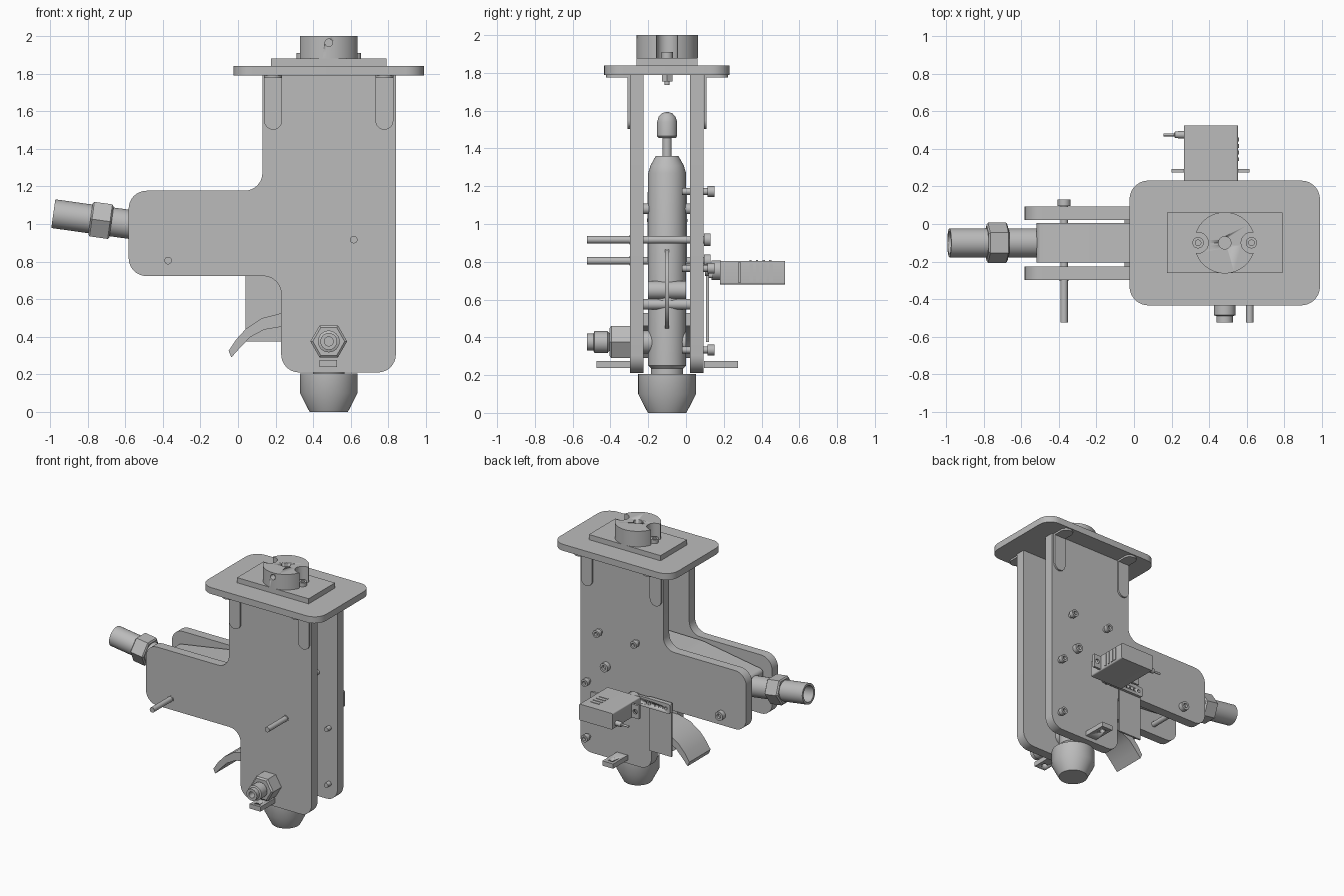
import bpy, bmesh
from math import sin, cos, tan, pi, atan2, radians
from mathutils import Vector

cube = bpy.data.objects.get("Cube")
if cube:
    bpy.data.objects.remove(cube)

metal = bpy.data.materials.new("plain_grey")
metal.use_nodes = True
grey = (0.5, 0.5, 0.5, 1)
metal.diffuse_color = grey
metal.node_tree.nodes["Principled BSDF"].inputs["Base Color"].default_value = grey

CX, CY = 0.483, -0.10      # main vertical axis


def finish(name, bm):
    bmesh.ops.recalc_face_normals(bm, faces=bm.faces)
    mesh = bpy.data.meshes.new(name)
    bm.to_mesh(mesh)
    bm.free()
    mesh.materials.append(metal)
    ob = bpy.data.objects.new(name, mesh)
    bpy.context.collection.objects.link(ob)
    bpy.ops.object.select_all(action='DESELECT')
    ob.select_set(True)
    bpy.context.view_layer.objects.active = ob
    bpy.ops.object.shade_smooth_by_angle(angle=radians(31))
    return ob


def prism(name, pts, a, b, plane="XY"):
    """Extrude an outline from a to b along the axis normal to the plane."""
    put = {"XY": lambda u, v, t: (u, v, t), "XZ": lambda u, v, t: (u, t, v),
           "YZ": lambda u, v, t: (t, u, v)}[plane]
    bm = bmesh.new()
    low = [bm.verts.new(put(u, v, a)) for u, v in pts]
    high = [bm.verts.new(put(u, v, b)) for u, v in pts]
    bm.faces.new(low)
    bm.faces.new(high)
    for i in range(len(pts)):
        j = (i + 1) % len(pts)
        bm.faces.new((low[i], low[j], high[j], high[i]))
    return finish(name, bm)


def fillet(corners, n=8):
    """Round each (x, y, radius) corner of an outline."""
    out = []
    for i, (x, y, r) in enumerate(corners):
        p = Vector((x, y))
        a = (Vector(corners[i - 1][:2]) - p).normalized()
        b = (Vector(corners[(i + 1) % len(corners)][:2]) - p).normalized()
        if r == 0:
            out.append((x, y))
            continue
        half = a.angle(b) / 2
        c = p + (a + b).normalized() * r / sin(half)
        s, e = p + a * r / tan(half) - c, p + b * r / tan(half) - c
        s0 = atan2(s.y, s.x)
        d = (atan2(e.y, e.x) - s0 + pi) % (2 * pi) - pi
        out += [(c.x + r * cos(s0 + d * k / n), c.y + r * sin(s0 + d * k / n)) for k in range(n + 1)]
    return out


def rect(u0, u1, v0, v1, r=0):
    return fillet([(u0, v0, r), (u1, v0, r), (u1, v1, r), (u0, v1, r)])


def arc(cx, cy, r, a0, a1, n=12):
    return [(cx + r * cos(radians(a0 + (a1 - a0) * k / n)),
             cy + r * sin(radians(a0 + (a1 - a0) * k / n))) for k in range(n + 1)]


def lathe(name, profile, loc, axis=(0, 0, 1), n=32, spin=0.0):
    """Turn a (radius, distance) profile about an axis through loc."""
    rot = Vector(axis).to_track_quat('Z', 'Y')
    bm = bmesh.new()
    rings = [[bm.verts.new(rot @ Vector((r * cos(spin + 2 * pi * k / n), r * sin(spin + 2 * pi * k / n), h))
              + Vector(loc)) for k in range(n)] for r, h in profile]
    for p, q in zip(rings, rings[1:]):
        for k in range(n):
            j = (k + 1) % n
            bm.faces.new((p[k], p[j], q[j], q[k]))
    bm.faces.new(rings[0])
    bm.faces.new(rings[-1])
    return finish(name, bm)


def cut(ob, cutter):
    cutter.hide_render = True
    mod = ob.modifiers.new("cut", 'BOOLEAN')
    mod.operation, mod.object, mod.solver = 'DIFFERENCE', cutter, 'EXACT'
    bpy.context.view_layer.objects.active = ob
    bpy.ops.object.modifier_apply(modifier=mod.name)
    bpy.data.objects.remove(cutter)


def bolt(name, x, z, y0, y1, r, head):
    """Bolt along y with a socketed head ending at y1."""
    lathe(name, [(r, y0), (r, y1 - 0.035), (head, y1 - 0.035), (head, y1), (head * .5, y1), (head * .5, y1 - 0.02)],
          (x, 0, z), (0, 1, 0), 20)


# Side plates: upright with a handle arm
R = 0.095
outline = fillet([(0.23, 0.21, R), (0.84, 0.21, R), (0.84, 1.79, 0), (0.13, 1.79, 0),
                  (0.13, 1.177, R), (-0.582, 1.177, R), (-0.582, 0.723, R), (0.23, 0.723, R)])
prism("front_side_plate", outline, -0.297, -0.225, "XZ")
prism("back_side_plate", outline, 0.02, 0.093, "XZ")

# Top flange and mounting boss
prism("top_plate", rect(-0.024, 0.99, -0.433, 0.231, 0.1), 1.79, 1.84)
prism("mount_pad", rect(0.175, 0.79, CY - 0.162, CY + 0.162), 1.84, 1.88)
boss = prism("mount_boss", arc(CX, CY, 0.163, 20, 160, 24) + arc(CX - 0.142, CY, 0.055, 90, -90)
             + arc(CX, CY, 0.163, 200, 340, 24) + arc(CX + 0.142, CY, 0.055, 270, 90), 1.88, 2.0)
cut(boss, lathe("hole", [(0.033, 1.9), (0.033, 2.1)], (CX, CY, 0)))
cut(boss, lathe("hole", [(0.02, -0.4), (0.02, -0.15)], (CX, 0, 1.965), (0, 1, 0), 20))
for s in (-1, 1):
    x = CX + s * 0.142
    lathe("mount_bolt", [(0.013, 1.735), (0.013, 1.85), (0.03, 1.85), (0.03, 1.91), (0.015, 1.91), (0.015, 1.89)],
          (x, CY, 0), n=20)
    lathe("mount_nut", [(0.032, 1.755), (0.032, 1.792)], (x, CY, 0), n=6)

# Angle brackets and bottom tabs, mirrored front to back
for s in (-1, 1):
    face = CY + s * 0.195
    for x in (0.187, 0.779):
        prism("bracket_leg", [(x - 0.048, 1.79), (x - 0.048, 1.55)] + arc(x, 1.55, 0.048, 180, 360)
              + [(x + 0.048, 1.79)], face, face + s * 0.014, "XZ")
        end = CY + s * 0.275
        prism("bracket_foot", [(x - 0.048, face), (x - 0.048, end)] + arc(x, end, 0.048, 180, 180 - s * 180)
              + [(x + 0.048, face)], 1.776, 1.791)
    tab = prism("bottom_tab", rect(0.433, 0.526, min(face, CY + s * 0.375), max(face, CY + s * 0.375)), 0.238, 0.275)
    cut(tab, lathe("hole", [(0.02, 0.2), (0.02, 0.3)], (0.48, CY + s * 0.32, 0), n=16))

# Spray body, nozzle and adjusting knob
lathe("nozzle", [(0.102, 0), (0.153, 0.1), (0.153, 0.205), (0.08, 0.205)], (CX, CY, 0), n=48)
lathe("spray_body", [(0.085, 0.2), (0.085, 0.235), (0.1, 0.25), (0.1, 1.27), (0.088, 1.31), (0.06, 1.36)], (CX, CY, 0), n=48)
lathe("adjuster_stem", [(0.024, 1.35), (0.024, 1.48)], (CX, CY, 0), n=24)
lathe("adjuster_knob", [(0.045, 1.455), (0.053, 1.465), (0.053, 1.54), (0.045, 1.567), (0.028, 1.586), (0.008, 1.592)],
      (CX, CY, 0), n=32)
handle = fillet([(-0.51, 0.9, 0.03), (0, 0.86, 0.3), (0.48, 0.8, 0), (0.48, 1.17, 0),
                 (0.0, 1.165, 0.4), (-0.52, 1.08, 0.03)])
prism("spray_handle", handle, CY - 0.104, CY + 0.104, "XZ")

# Trigger, its pivot and the thin guard
trigger = [(-0.05, 0.325), (-0.01, 0.385), (0.04, 0.44), (0.125, 0.498), (0.23, 0.525), (0.42, 0.53), (0.42, 0.46),
           (0.23, 0.453), (0.14, 0.438), (0.065, 0.398), (0.005, 0.335), (-0.035, 0.29)]
prism("trigger", trigger, CY - 0.13, CY + 0.13, "XZ")
lathe("trigger_pivot", [(0.048, -0.1), (0.048, 0.1)], (0.56, CY, 0.65), (0, 1, 0))
lathe("pivot_pin", [(0.028, -0.13), (0.028, 0.13)], (0.56, CY, 0.575), (0, 1, 0), 24)
lathe("body_pin", [(0.028, -0.13), (0.028, 0.13)], (CX, CY, 1.08), (0, 1, 0), 24)
prism("trigger_guard", arc(0.5, 0.655, 0.225, -80, 80, 20) + arc(0.5, 0.655, 0.2, 80, -80, 20),
      CY - 0.01, CY + 0.01, "XZ")

# Hose connector, tilted
tilt = Vector((cos(radians(8)), 0, -sin(radians(8))))
hose_end = Vector((-0.983, CY, 1.055))
lathe("hose", [(0.06, 0.15), (0.06, 0), (0.077, 0), (0.077, 0.52), (0.05, 0.52)], hose_end, tilt, 40)
lathe("hose_nut", [(0.095, 0.2), (0.107, 0.208), (0.107, 0.305), (0.095, 0.313)], hose_end, tilt, 6)

# Front fluid fitting
lathe("fitting_nut", [(0.098, 0.297), (0.098, 0.395), (0.085, 0.405)], (CX, 0, 0.375), (0, -1, 0), 6)
lathe("fitting_neck", [(0.06, 0.0), (0.06, 0.29), (0.045, 0.4), (0.045, 0.43)], (CX, 0, 0.375), (0, -1, 0))
lathe("fitting_cap", [(0.045, 0.405), (0.058, 0.415), (0.058, 0.485), (0.045, 0.49), (0.045, 0.523),
                      (0.024, 0.523), (0.024, 0.46)], (CX, 0, 0.375), (0, -1, 0), 24)

# Long rods through both plates and short back bolts
for x, z in ((-0.372, 0.805), (0.616, 0.917)):
    bolt("long_rod", x, z, -0.523, 0.13, 0.02, 0.034)
    lathe("rod_socket", [(0.026, 0.29), (0.026, 0.3)], (x, 0, z), (0, -1, 0), 20)
for x, z in ((0.67, 1.172), (0.35, 1.172), (0.77, 0.765), (0.77, 0.333)):
    bolt("short_bolt", x, z, -0.02, 0.15, 0.018, 0.028)

# Servo with ears, vents, cable and output shaft
prism("servo_case", rect(0.265, 0.553, 0.68, 0.805, 0.01), 0.18, 0.523, "XZ")
ears = prism("servo_ears", rect(0.2, 0.615, 0.69, 0.795), 0.275, 0.292, "XZ")
for x in (0.232, 0.584):
    cut(ears, lathe("hole", [(0.018, 0.2), (0.018, 0.35)], (x, 0, 0.742), (0, 1, 0), 16))
for i in range(4):
    y = 0.335 + i * 0.035
    prism("servo_side_vent", rect(y, y + 0.02, 0.695, 0.79), 0.55, 0.558, "YZ")
    prism("servo_top_vent", rect(0.43, 0.505, y, y + 0.012), 0.803, 0.809)
lathe("servo_cable", [(0.02, 0), (0.018, 0.05), (0.008, 0.055), (0.008, 0.11)], (0.268, 0.475, 0.715), (-1, 0, 0), 12)
lathe("servo_shaft", [(0.03, 0.1), (0.03, 0.135), (0.052, 0.135), (0.052, 0.185)], (0.345, 0, 0.755), (0, 1, 0), 24)

# Perforated servo arm carrying the shutter plate
horn = prism("servo_arm", rect(0.04, 0.4, 0.715, 0.79, 0.012), 0.12, 0.142, "XZ")
for i in range(6):
    cut(horn, lathe("hole", [(0.012, 0.05), (0.012, 0.2)], (0.075 + i * 0.035, 0, 0.752), (0, 1, 0), 12))
prism("shutter_plate", rect(0.04, 0.235, 0.375, 0.79), 0.107, 0.121, "XZ")
